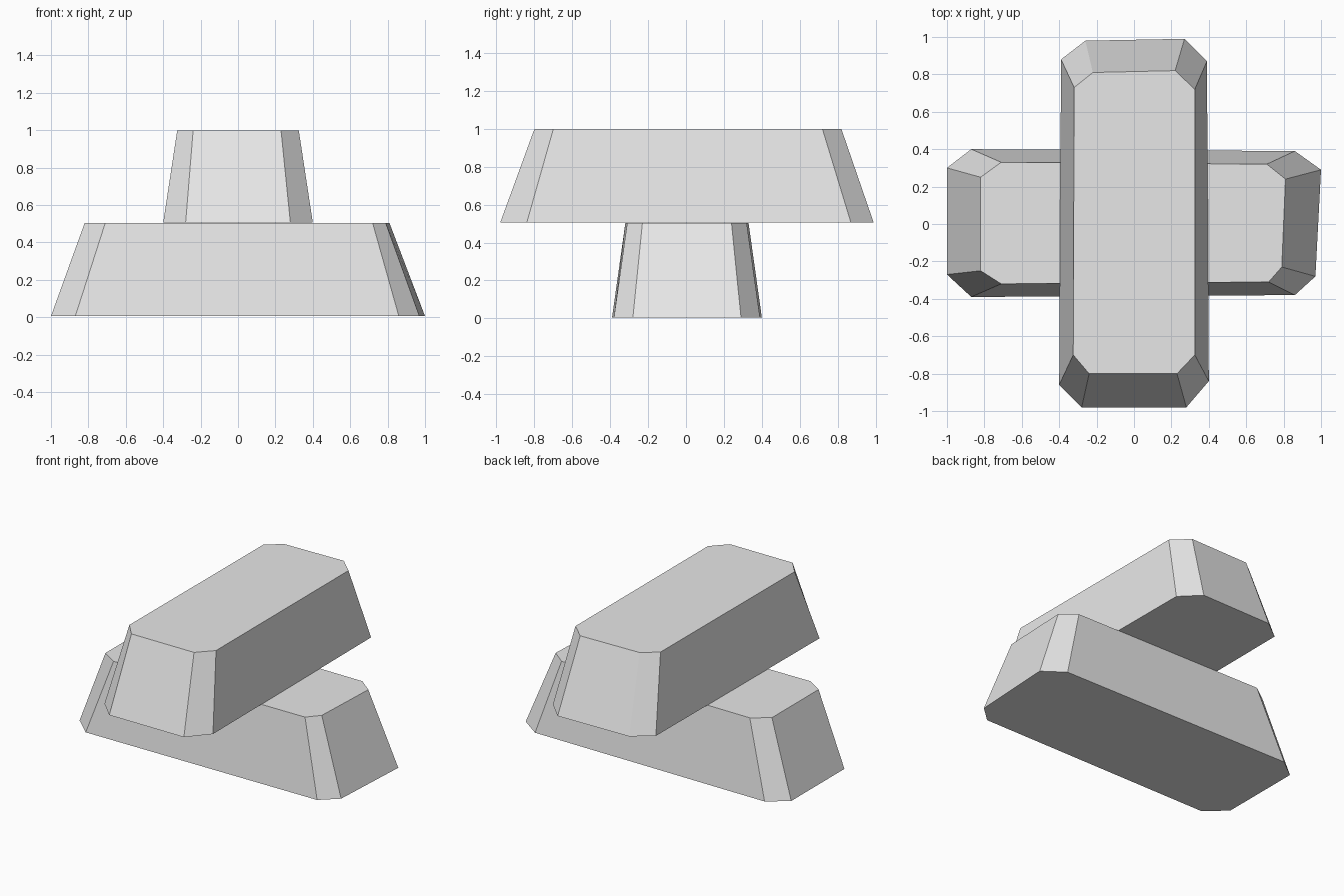
import bpy, bmesh

if "Cube" in bpy.data.objects:
    bpy.data.objects.remove(bpy.data.objects["Cube"])

metal = bpy.data.materials.new("light_grey_metal")
metal.diffuse_color = (0.8, 0.8, 0.8, 1)
metal.use_nodes = True
metal.node_tree.nodes["Principled BSDF"].inputs["Base Color"].default_value = metal.diffuse_color


def ingot(name, base, top, z0, z1):
    """Tapered bar between two eight-sided outlines."""
    bm = bmesh.new()
    low = [bm.verts.new((x, y, z0)) for x, y in base]
    high = [bm.verts.new((x, y, z1)) for x, y in top]
    bm.faces.new(low)
    bm.faces.new(high)
    for i in range(len(low)):
        j = (i + 1) % len(low)
        bm.faces.new((low[i], low[j], high[j], high[i]))
    bmesh.ops.recalc_face_normals(bm, faces=bm.faces)
    mesh = bpy.data.meshes.new(name)
    bm.to_mesh(mesh)
    bm.free()
    mesh.materials.append(metal)
    obj = bpy.data.objects.new(name, mesh)
    bpy.context.collection.objects.link(obj)
    return obj


# Lower bar, lying along x, with slightly uneven cast corners
ingot("lower_ingot",
      [(-1, .30), (-.87, .40), (.86, .39), (1, .29),
       (.97, -.28), (.86, -.38), (-.87, -.39), (-1, -.27)],
      [(-.82, .25), (-.71, .33), (.71, .32), (.81, .24),
       (.79, -.23), (.72, -.31), (-.71, -.32), (-.82, -.25)],
      0.005, 0.503)

# Upper bar, laid across it along y
ingot("upper_ingot",
      [(-.39, .88), (-.26, .98), (.27, .99), (.39, .87),
       (.40, -.84), (.28, -.98), (-.28, -.98), (-.40, -.86)],
      [(-.32, .73), (-.22, .81), (.22, .82), (.325, .72),
       (.325, -.70), (.23, -.80), (-.24, -.80), (-.325, -.70)],
      0.505, 0.998)
